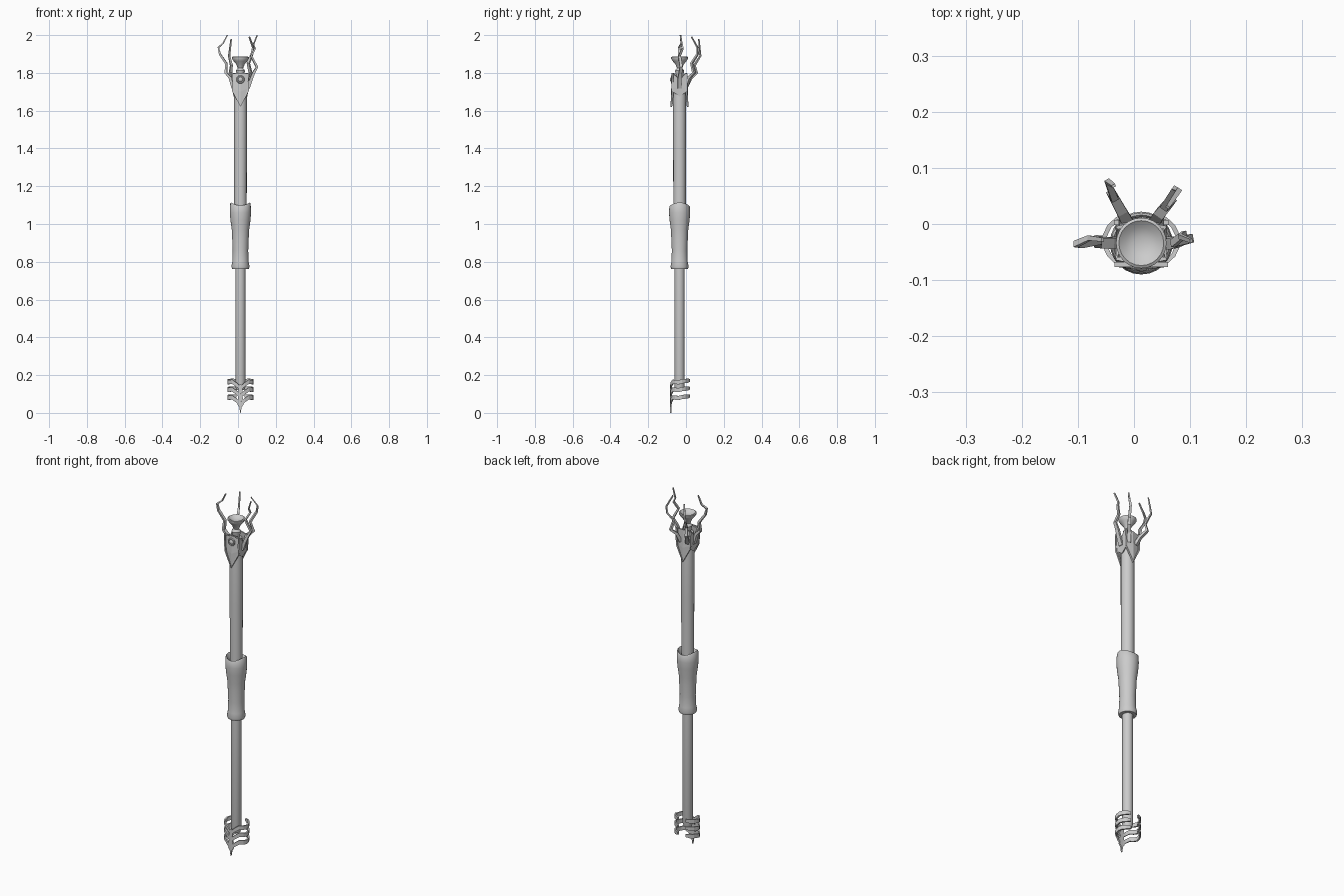
import bpy, bmesh, math
from mathutils import Vector

if "Cube" in bpy.data.objects:
    bpy.data.objects.remove(bpy.data.objects["Cube"])

CX, CY = 0.013, -0.034  # axis of the staff


def loft(name, rings, closed=False, caps=True, smooth=False):
    """Skin a list of equal-length point rings."""
    bm = bmesh.new()
    vs = [[bm.verts.new(p) for p in r] for r in rings]
    n, m = len(rings[0]), len(rings)
    for i in range(m if closed else m - 1):
        a, b = vs[i], vs[(i + 1) % m]
        for j in range(n):
            k = (j + 1) % n
            bm.faces.new((a[j], a[k], b[k], b[j]))
    if caps and not closed:
        bm.faces.new(vs[0][::-1])
        bm.faces.new(vs[-1])
    bmesh.ops.recalc_face_normals(bm, faces=bm.faces[:])
    me = bpy.data.meshes.new(name)
    bm.to_mesh(me)
    bm.free()
    ob = bpy.data.objects.new(name, me)
    bpy.context.collection.objects.link(ob)
    if smooth:
        bpy.ops.object.select_all(action='DESELECT')
        ob.select_set(True)
        bpy.context.view_layer.objects.active = ob
        bpy.ops.object.shade_smooth_by_angle(angle=math.radians(45))
    return ob


def lathe(name, profile, sides=24, wave=lambda i, a: 0.0):
    rings = []
    for i, (r, z) in enumerate(profile):
        rings.append([(CX + r * math.cos(a), CY + r * math.sin(a), z + wave(i, a))
                      for a in (2 * math.pi * k / sides for k in range(sides))])
    return loft(name, rings, smooth=True)


def sweep(name, pts, sizes, side, closed=False):
    """Rectangular bar along a path; sizes = (width along side, depth)."""
    pts = [Vector(p) for p in pts]
    n, rings = len(pts), []
    for i, p in enumerate(pts):
        a = pts[(i - 1) % n] if closed or i > 0 else p
        b = pts[(i + 1) % n] if closed or i < n - 1 else p
        t = (b - a).normalized()
        s = Vector(side)
        s = (s - t * s.dot(t)).normalized()
        d = t.cross(s)
        w, h = sizes[i][0] / 2, sizes[i][1] / 2
        rings.append([p + s * w + d * h, p - s * w + d * h,
                      p - s * w - d * h, p + s * w - d * h])
    return loft(name, rings, closed)


# shafts
lathe("lower_shaft", [(0.022, 0.12), (0.027, 0.14), (0.027, 0.8)], 16)
lathe("upper_shaft", [(0.033, 1.05), (0.034, 1.4), (0.034, 1.74), (0.03, 1.775)], 16)

# flared hand grip with a wavy open rim
lathe("grip", [(0.028, 0.762), (0.044, 0.762), (0.048, 0.775), (0.043, 0.80), (0.041, 0.86),
               (0.044, 0.93), (0.046, 0.97), (0.053, 1.02), (0.056, 1.06), (0.054, 1.10),
               (0.050, 1.106), (0.044, 1.095), (0.033, 1.07)], 24,
      lambda i, a: 0.008 * math.cos(2 * a) if 8 < i < 12 else 0)

# pointed sleeve under the crown: eight-point rings, low at front and back
def sleeve(fy, cx, cy, sx, zf, zc, zs):
    half = [(0, -fy, zf), (cx, -cy, zc), (sx, 0, zs), (cx, cy, zc), (0, fy, zf)]
    ring = half + [(-x, y, z) for x, y, z in half[3:0:-1]]
    return [(CX + x, CY + y, z) for x, y, z in ring]

head = loft("head_sleeve", [
    sleeve(0.044, 0.040, 0.036, 0.037, 1.625, 1.70, 1.675),
    sleeve(0.045, 0.042, 0.036, 0.041, 1.70, 1.72, 1.72),
    sleeve(0.040, 0.046, 0.030, 0.044, 1.80, 1.795, 1.76)], caps=False)
mod = head.modifiers.new("wall", 'SOLIDIFY')
mod.thickness = 0.007
mod.offset = -1

# raised border on the front plate, lighter one on the back
for name, y in (("front_plate_trim", -0.044), ("back_plate_trim", 0.043)):
    path = [(-0.044, 1.797), (-0.04, 1.705), (0, 1.625), (0.04, 1.705), (0.044, 1.797)]
    sweep(name, [(CX + x, CY + y + (0.006 if y < 0 else -0.006) * (abs(x) > 0.01), z)
                 for x, z in path], [(0.009, 0.009)] * 5, (0, 1, 0), closed=y < 0)

# round stud on the front plate
bpy.ops.mesh.primitive_torus_add(location=(CX, CY - 0.042, 1.765), rotation=(math.pi / 2, 0, 0),
                                 major_radius=0.017, minor_radius=0.005,
                                 major_segments=16, minor_segments=6)
bpy.context.object.name = "stud_ring"
bpy.ops.mesh.primitive_uv_sphere_add(segments=16, ring_count=8, radius=0.014,
                                     location=(CX, CY - 0.041, 1.765))
bpy.context.object.name = "stud"
bpy.context.object.scale.y = 0.7
bpy.ops.object.shade_smooth()

# trumpet-shaped cup in the middle of the crown
lathe("cup", [(0.012, 1.76), (0.022, 1.80), (0.024, 1.812), (0.014, 1.825), (0.022, 1.845),
              (0.036, 1.862), (0.045, 1.876), (0.045, 1.883), (0.040, 1.886),
              (0.028, 1.876), (0.012, 1.870)])

# jagged crown branches
branches = {
    "left": [(-0.025, -0.034, 1.72), (-0.042, -0.034, 1.775), (-0.064, -0.034, 1.80),
             (-0.062, -0.028, 1.85), (-0.096, -0.036, 1.90), (-0.104, -0.036, 1.935),
             (-0.080, -0.025, 1.955), (-0.056, -0.028, 2.0)],
    "back_left": [(-0.010, 0.000, 1.73), (-0.022, 0.022, 1.77), (-0.040, 0.055, 1.80),
                  (-0.035, 0.045, 1.84), (-0.047, 0.076, 1.89), (-0.036, 0.068, 1.98)],
    "back_right": [(0.035, 0.000, 1.73), (0.046, 0.018, 1.775), (0.066, 0.042, 1.80),
                   (0.055, 0.030, 1.85), (0.074, 0.062, 1.90), (0.080, 0.060, 1.935),
                   (0.060, 0.030, 1.99)],
    "right": [(0.052, -0.034, 1.72), (0.070, -0.034, 1.77), (0.082, -0.030, 1.80),
              (0.100, -0.026, 1.83), (0.070, -0.034, 1.89), (0.090, -0.018, 1.93),
              (0.082, -0.022, 1.95), (0.102, -0.030, 2.0)]}
for name, pts in branches.items():
    n = len(pts)
    sizes = [(0.022 - 0.015 * i / (n - 1), 0.017 - 0.012 * i / (n - 1)) for i in range(n)]
    out = Vector((pts[-2][0] - CX, pts[-2][1] - CY, 0))
    sweep("crown_branch_" + name, pts, sizes, (-out.y, out.x, 0))

# foot: three rib bands, open at the back, dipping to the front spine
for k, z0 in enumerate((0.166, 0.125, 0.083)):
    rings = []
    for i in range(17):
        a = math.radians(-90 + (i - 8) * 20)
        x, y = math.cos(a), math.sin(a)
        dip = 0.036 * max(0, 1 - abs(x) / 0.6) if y < 0 else 0
        z = z0 - dip + (0.006 * y if y > 0 else -0.005 * (1 - abs(y)))
        h = 0.011 if i not in (0, 16) else 0.007
        rx, ry = 0.070, 0.055
        o = lambda r, dz: (CX + x * (rx + r), CY + 0.004 + y * (ry + r), z + dz)
        rings.append([o(0, -h), o(0, h), o(-0.008, h), o(-0.008, -h)])
    loft("foot_rib_%d" % (k + 1), rings)

# flat jagged spine on the front of the foot
half = [(0.006, 0.15), (0.012, 0.12), (0.007, 0.10), (0.014, 0.075),
        (0.009, 0.06), (0.017, 0.045), (0.006, 0.03), (0.001, 0.0)]
loft("foot_spine", [[(CX - w, -0.084, z), (CX + w, -0.084, z),
                     (CX + w, -0.076, z), (CX - w, -0.076, z)] for w, z in half])
